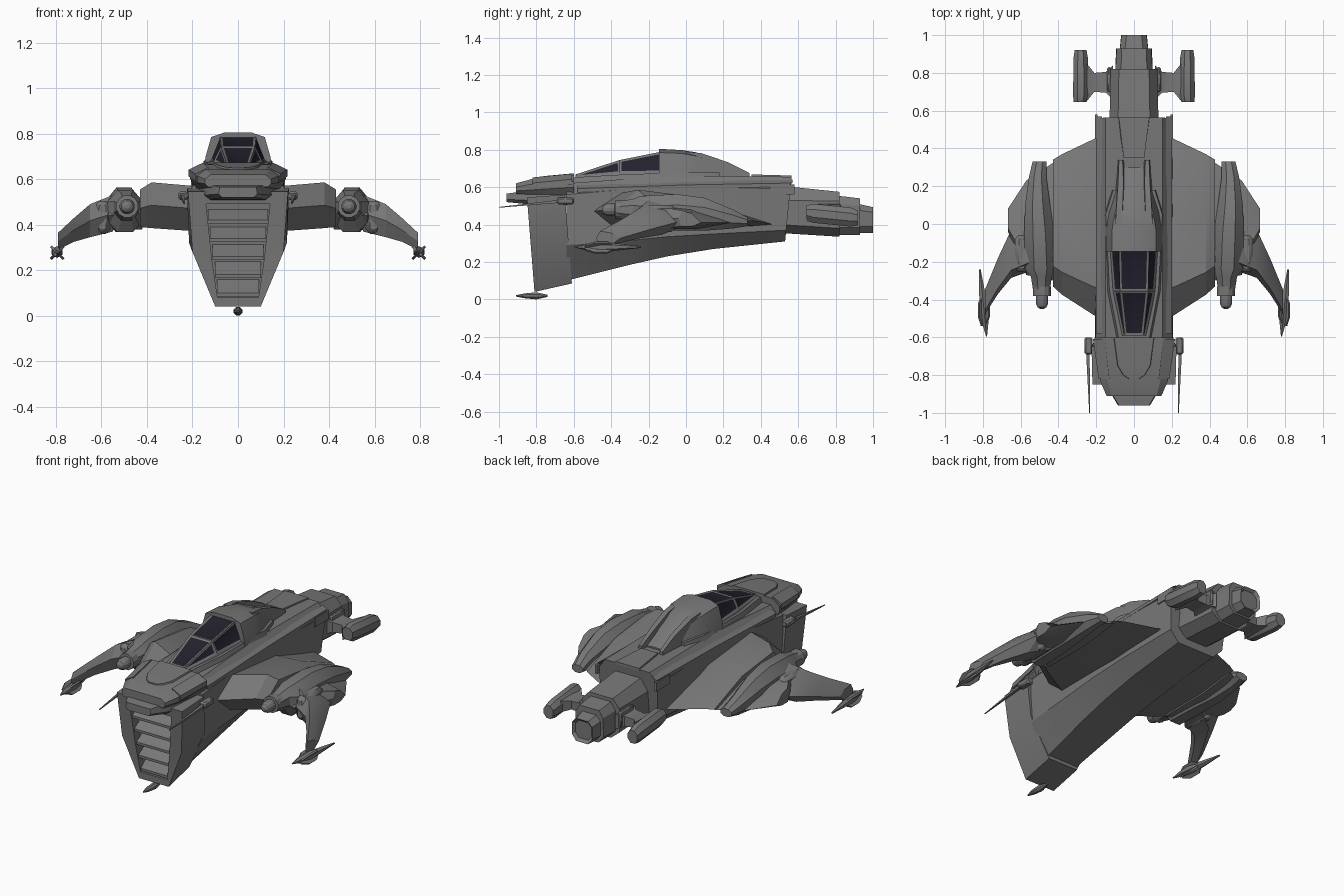
import bpy, bmesh, math
from mathutils import Vector

cube = bpy.data.objects.get("Cube")
if cube:
    bpy.data.objects.remove(cube, do_unlink=True)


def material(name, colour):
    m = bpy.data.materials.new(name)
    m.use_nodes = True
    m.diffuse_color = colour
    m.node_tree.nodes["Principled BSDF"].inputs["Base Color"].default_value = colour
    return m


GREY = material("hull_grey", (0.185, 0.185, 0.185, 1))
GLASS = material("dark_glass", (0.016, 0.015, 0.027, 1))
parts = []


def loft(name, rings, mirror=False, bevel=0, panes=(), inset=0.011):
    """Skin a list of equal-length rings, cap both ends; panes are inset glass faces."""
    bm = bmesh.new()
    loops = [[bm.verts.new(p) for p in r] for r in rings]
    n = len(rings[0])
    sides = []
    for a, b in zip(loops, loops[1:]):
        for j in range(n):
            k = (j + 1) % n
            sides.append(bm.faces.new((a[j], a[k], b[k], b[j])))
    bm.faces.new(loops[0])
    bm.faces.new(loops[-1])
    bmesh.ops.recalc_face_normals(bm, faces=bm.faces)
    if panes:
        glass = [f for i, f in enumerate(sides) if i % n in panes]
        bmesh.ops.inset_individual(bm, faces=glass, thickness=inset, depth=-0.004,
                                   use_even_offset=True)
        for f in glass:
            f.material_index = 1
    mesh = bpy.data.meshes.new(name)
    bm.to_mesh(mesh)
    bm.free()
    mesh.materials.append(GREY)
    mesh.materials.append(GLASS)
    ob = bpy.data.objects.new(name, mesh)
    bpy.context.collection.objects.link(ob)
    if bevel:
        b = ob.modifiers.new("bevel", "BEVEL")
        b.width, b.segments = bevel, 1
    if mirror:
        ob.modifiers.new("mirror", "MIRROR")
    parts.append(ob)
    return ob


def sym(y, *half, slant=0):
    """Symmetric cross-section from (x, z) points, bottom to top."""
    right = [Vector((x, y + slant * (z - half[0][1]), z)) for x, z in half]
    return right + [Vector((-p.x, p.y, p.z)) for p in reversed(right)]


def oval(y, x, z, rx, rz, n=8):
    turn = math.pi / n
    return [Vector((x + rx * math.cos(turn + math.tau * i / n), y,
                    z + rz * math.sin(turn + math.tau * i / n))) for i in range(n)]


def foil(x, front, back, top, low, tail=None):
    """Six-sided wing section at a given x."""
    d, mid = back - front, (top + low) / 2
    tail = mid if tail is None else tail
    return [Vector(p) for p in (
        (x, front, mid), (x, front + d * .16, top), (x, front + d * .6, top - (top - tail) * .25),
        (x, back, tail), (x, front + d * .6, low), (x, front + d * .12, low))]


def box(name, x, y, z, bevel=0):
    rings = [[Vector((a, b, c)) for a, c in
              ((x[0], z[0]), (x[1], z[0]), (x[1], z[1]), (x[0], z[1]))] for b in y]
    return loft(name, rings, True, bevel)


# Fuselage with a narrow rising keel
loft("fuselage", [
    sym(-.64, (.10, .10), (.205, .29), (.205, .56), (.15, .62)),
    sym(-.30, (.115, .185), (.21, .315), (.20, .59), (.15, .645)),
    sym(-.10, (.12, .23), (.21, .335), (.20, .595), (.15, .655)),
    sym(.15, (.125, .27), (.205, .35), (.20, .60), (.15, .66)),
    sym(.53, (.125, .31), (.185, .37), (.20, .59), (.15, .655), slant=.1)])
loft("shoulder_rail", [
    [Vector((a, y + s, z + c)) for a, c, s in ((.17, 0, 0), (.201, 0, 0), (.201, .02, k), (.17, .038, k))]
    for y, z, k in ((-.58, .572, 0), (.0, .592, 0), (.53, .602, .04))], mirror=True)
box("rear_antenna", (.192, .207), (.45, .58), (.56, .615))
loft("dorsal_plate", [sym(.35, (.055, .65), (.055, .668)), sym(.565, (.085, .645), (.08, .662))])

# Intake frame with a recessed mouth and sloping slats
loft("intake_frame", [
    sym(-.61, (.10, .085), (.215, .32), (.225, .56), slant=-.08),
    sym(-.81, (.10, .04), (.20, .28), (.22, .545), slant=-.08),
    sym(-.81, (.09, .08), (.115, .25), (.14, .49), slant=-.08),
    sym(-.72, (.09, .08), (.115, .25), (.14, .49), slant=-.08)])
for i in range(5):
    z = .085 + i * .08
    w = .092 + .01 * i
    y = -.80 - .08 * (z - .04)
    loft("intake_slat", [[Vector((s * w, y, z)), Vector((s * w, y, z + .015)),
                          Vector((s * w, -.73, z + .075)), Vector((s * w, -.73, z))]
                         for s in (-1, 1)])

# Nose
loft("nose_upper", [
    sym(-.60, (.19, .56), (.21, .60), (.21, .63), (.16, .665)),
    sym(-.83, (.15, .56), (.18, .585), (.18, .615), (.14, .642)),
    sym(-.91, (.13, .565), (.145, .58), (.145, .60), (.12, .62))])
loft("nose_lower", [
    sym(-.60, (.15, .50), (.19, .52), (.19, .58)),
    sym(-.86, (.12, .51), (.145, .53), (.14, .58)),
    sym(-.96, (.07, .52), (.085, .535), (.08, .565))])
loft("nose_plate", [
    sym(-.60, (.11, .65), (.105, .674)), sym(-.75, (.09, .64), (.085, .66)),
    sym(-.80, (.06, .635), (.055, .653)), sym(-.82, (.03, .635), (.025, .65))])
loft("nose_side_panel", [
    [Vector((a, y, c)) for a, c in ((x, z), (x + w, z - .03), (x + w, z - .06), (x, z - .06))]
    for y, x, w, z in ((-.61, .155, .062, .672), (-.82, .13, .057, .652))], mirror=True)

# Cheek guns
box("blade_mount", (.22, .262), (-.69, -.60), (.508, .545), bevel=.008)
loft("blade_gun", [oval(-.60, .245, .53, .014, .014, 4), oval(-.72, .243, .52, .012, .01, 4),
                   oval(-1, .235, .492, .003, .003, 4)], mirror=True)

# Glazed canopy and the hump behind it
loft("canopy", [
    sym(-.59, (.075, .635), (.062, .655), (.05, .668)),
    sym(-.355, (.118, .645), (.108, .678), (.075, .745)),
    sym(-.13, (.135, .65), (.125, .68), (.08, .79))], panes=(1, 2, 3))
loft("canopy_sill", [sym(-.61, (.09, .62), (.08, .652)), sym(-.35, (.145, .63), (.13, .667)),
                     sym(.05, (.16, .64), (.15, .682)), sym(.18, (.12, .64), (.11, .678))])
loft("canopy_hump", [
    sym(-.145, (.15, .65), (.142, .70), (.118, .785), (.06, .805)),
    sym(-.02, (.15, .65), (.142, .70), (.115, .78), (.06, .798)),
    sym(.06, (.14, .65), (.13, .69), (.10, .765), (.045, .785)),
    sym(.17, (.10, .65), (.095, .68), (.08, .725), (.025, .735)),
    sym(.30, (.07, .65), (.065, .655), (.05, .665), (.01, .668))])
loft("hump_fin", [
    [Vector((a, y, c)) for a, c in ((x - w, .65), (x + w, .65), (x + w * .6, z), (x - w * .6, z))]
    for y, x, w, z in ((.0, .08, .03, .79), (.08, .077, .028, .782),
                       (.22, .07, .024, .735), (.34, .07, .016, .675))], mirror=True)

# Stepped tail
loft("tail_base", [sym(.50, (.07, .355), (.13, .40), (.13, .53), (.085, .608)),
                   sym(.82, (.07, .335), (.125, .38), (.125, .525), (.08, .575))])
loft("tail_middle", [sym(.78, (.06, .345), (.10, .385), (.10, .51), (.07, .558)),
                     sym(.93, (.06, .345), (.095, .385), (.092, .50), (.065, .54))])
loft("tail_nozzle", [sym(.90, (.045, .355), (.078, .39), (.078, .48), (.05, .515)),
                     sym(1.0, (.04, .355), (.068, .39), (.066, .465), (.04, .493)),
                     sym(.985, (.03, .372), (.055, .40), (.054, .455), (.03, .478))])
box("tail_side_fin", (.12, .142), (.70, .83), (.42, .51), bevel=.006)

# Rear pods on flared struts
loft("pod_strut", [[Vector((x, y, z)) for y, z in
                    ((.75 - d, .45 - h), (.75 + d, .45 - h), (.75 + d, .45 + h), (.75 - d, .45 + h))]
                   for x, d, h in ((.11, .09, .045), (.15, .055, .03),
                                   (.21, .05, .025), (.25, .10, .035))], mirror=True)
loft("rear_pod", [oval(.645, .285, .465, .037, .04), oval(.68, .282, .46, .044, .055),
                  oval(.88, .282, .44, .041, .055), oval(.92, .283, .435, .034, .042)], mirror=True)

# Wings, from root to outer panel
loft("inner_wing", [foil(.17, -.51, .47, .568, .37, .40), foil(.38, -.375, .37, .586, .385, .42),
                    foil(.43, -.33, .34, .555, .39, .42)], mirror=True)
loft("outer_wing", [foil(.42, -.30, .33, .52, .38, .41), foil(.57, -.27, .23, .505, .375, .41),
                    foil(.668, -.04, .08, .475, .39, .41)], mirror=True)
loft("nacelle", [oval(*r) for r in (
    (-.37, .49, .478, .045, .045), (-.28, .49, .478, .06, .065), (-.24, .495, .46, .088, .1),
    (-.05, .502, .465, .086, .106), (.10, .51, .455, .072, .095),
    (.25, .51, .43, .05, .055), (.33, .50, .415, .04, .025))], mirror=True)
loft("nacelle_gun", [oval(y, .487, .48, r, r, 12) for y, r in
                     ((-.33, .05), (-.38, .05), (-.381, .034), (-.42, .034),
                      (-.44, .025), (-.45, .01))], mirror=True)

# Swept drooping arms with finned tip guns
loft("wing_arm", [foil(.55, -.25, .05, .53, .37), foil(.65, -.285, -.03, .49, .345),
                  foil(.72, -.37, -.18, .43, .325), foil(.79, -.48, -.35, .365, .29)], mirror=True)
box("arm_root_cuff", (.56, .63), (-.255, -.06), (.36, .505), bevel=.02)
loft("tip_gun", [oval(y, .80 + (y + .4) * .1, .28, r, r, 6) for y, r in
                 ((-.595, .003), (-.53, .018), (-.45, .026), (-.38, .02), (-.24, .005))],
     mirror=True)
for turn in (1, -1):
    loft("tip_fin", [[Vector((.795 + s * u + v, y, .277 + turn * s * u - turn * v))
                      for s, v in ((1, .004), (1, -.004), (-1, -.004), (-1, .004))]
                     for y, u in ((-.54, .012), (-.49, .028), (-.42, .028), (-.39, .014))],
         mirror=True)

# Belly spike under the intake
loft("belly_spike", [oval(y, 0, .019, r, r * s) for y, r, s in
                     ((-.91, .004, 1), (-.86, .018, .8), (-.80, .0205, 1), (-.74, .006, 1))])

# Smooth shading with sharp creases
bpy.ops.object.select_all(action="DESELECT")
for ob in parts:
    ob.select_set(True)
bpy.context.view_layer.objects.active = parts[0]
bpy.ops.object.shade_smooth_by_angle(angle=math.radians(25))
